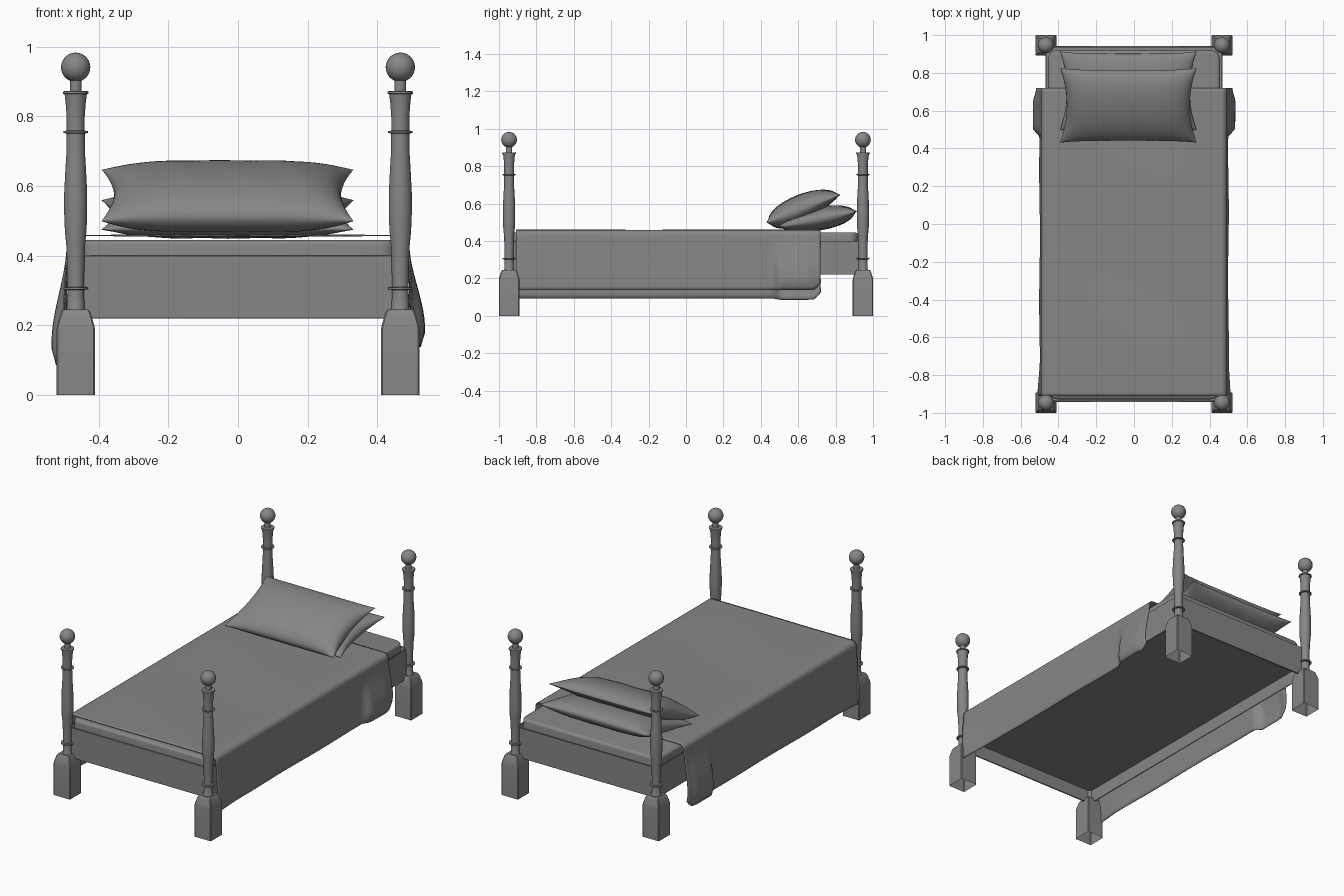
import bpy, bmesh, math
from mathutils import Matrix, Vector

if "Cube" in bpy.data.objects:
    bpy.data.objects.remove(bpy.data.objects["Cube"])

GREY = bpy.data.materials.new('mid_grey')
GREY.diffuse_color = (0.24, 0.24, 0.24, 1)
GREY.use_nodes = True
GREY.node_tree.nodes["Principled BSDF"].inputs["Base Color"].default_value = GREY.diffuse_color


def make(name, bm, smooth=40):
    bmesh.ops.recalc_face_normals(bm, faces=bm.faces)
    me = bpy.data.meshes.new(name)
    bm.to_mesh(me)
    bm.free()
    me.materials.append(GREY)
    ob = bpy.data.objects.new(name, me)
    bpy.context.collection.objects.link(ob)
    bpy.ops.object.select_all(action='DESELECT')
    ob.select_set(True)
    bpy.context.view_layer.objects.active = ob
    bpy.ops.object.shade_smooth_by_angle(angle=math.radians(smooth))
    return ob


def box(name, lo, hi, bevel=0.001, corner=0.0):
    bm = bmesh.new()
    bmesh.ops.create_cube(bm, size=1)
    lo, hi = Vector(lo), Vector(hi)
    for v in bm.verts:
        v.co = (lo + hi) / 2 + v.co * (hi - lo)
    if corner:
        edges = [e for e in bm.edges if abs(e.verts[0].co.z - e.verts[1].co.z) > 1e-4]
        bmesh.ops.bevel(bm, geom=edges, offset=corner, segments=6, affect='EDGES', profile=0.5)
        top = [e for e in bm.edges if all(v.co.z > hi.z - 1e-4 for v in e.verts)]
    else:
        top = bm.edges[:]
    bmesh.ops.bevel(bm, geom=top, offset=bevel, segments=4 if corner else 1, affect='EDGES', profile=0.5)
    return make(name, bm)


def loft(bm, rings):
    rows = [[bm.verts.new(p) for p in r] for r in rings]
    n = len(rows[0])
    for a, b in zip(rows, rows[1:]):
        for i in range(n):
            bm.faces.new((a[i], a[(i + 1) % n], b[(i + 1) % n], b[i]))
    bm.faces.new(rows[-1])


def sheet(bm, rows):
    rows = [[bm.verts.new(p) for p in r] for r in rows]
    for a, b in zip(rows, rows[1:]):
        for i in range(len(a) - 1):
            bm.faces.new((a[i], a[i + 1], b[i + 1], b[i]))


# turned post profile (radius, height)
POST = [(0.030, 0.24), (0.025, 0.25), (0.024, 0.302), (0.035, 0.303), (0.036, 0.306),
        (0.035, 0.309), (0.024, 0.310), (0.025, 0.38), (0.027, 0.43), (0.031, 0.47),
        (0.033, 0.52), (0.033, 0.58), (0.030, 0.64), (0.027, 0.69), (0.026, 0.751),
        (0.035, 0.752), (0.036, 0.755), (0.035, 0.758), (0.026, 0.759), (0.026, 0.80),
        (0.029, 0.84), (0.032, 0.864), (0.036, 0.865), (0.037, 0.868), (0.036, 0.872),
        (0.017, 0.873), (0.016, 0.91)]
# square foot profile (half width, height), open underneath
FOOT = [(0.055, 0), (0.055, 0.19), (0.053, 0.202), (0.044, 0.232), (0.041, 0.240), (0.036, 0.245)]


def square(cx, cy, h, z, c=0.004):
    pts = [(h, h - c), (h - c, h), (c - h, h), (-h, h - c), (-h, c - h), (c - h, -h), (h - c, -h), (h, c - h)]
    return [(cx + x, cy + y, z) for x, y in pts]


# four bed posts with square feet and ball finials
for ex, side in ((-1, 'left'), (1, 'right')):
    for ey, end in ((-1, 'front'), (1, 'back')):
        cx, cy = 0.466 * ex, 0.946 * ey
        bm = bmesh.new()
        loft(bm, [square(cx, cy, h, z) for h, z in FOOT])
        make(f'{end}_{side}_foot', bm, 25)
        bm = bmesh.new()
        loft(bm, [[(cx + r * math.cos(a * math.tau / 32), cy + r * math.sin(a * math.tau / 32), z)
                   for a in range(32)] for r, z in POST])
        bmesh.ops.create_uvsphere(bm, u_segments=32, v_segments=20, radius=0.042,
                                  matrix=Matrix.Translation((cx, cy, 0.941)))
        make(f'{end}_{side}_post', bm)

# thin frame rails
for e, end, side in ((-1, 'front', 'left'), (1, 'back', 'right')):
    ys = sorted((0.934 * e, 0.942 * e))
    box(f'{end}_rail', (-0.458, ys[0], 0.22), (0.458, ys[1], 0.40))
    xs = sorted((0.462 * e, 0.468 * e))
    box(f'{side}_rail', (xs[0], -0.935, 0.22), (xs[1], 0.935, 0.40))

# bed base board and mattress
box('base_board', (-0.463, -0.935, 0.298), (0.463, 0.935, 0.33))
box('mattress', (-0.455, -0.928, 0.32), (0.455, 0.920, 0.445), 0.016, 0.05)


def smooth(a, b, t):
    t = max(0, min(1, (t - a) / (b - a)))
    return t * t * (3 - 2 * t)


# blanket draped over both sides, hanging lower on the left, flared near the pillows
def hang(t, y, s):
    """Point on the hanging side: t runs 0 (top edge) to 1 (hem)."""
    flare = smooth(0.455, 0.51, y) * (1 - 0.45 * smooth(0.64, 0.72, y))
    hem = 0.138 if s > 0 else 0.094
    hem += (-0.008 * flare if s < 0 else 0) + 0.035 * smooth(0.675, 0.72, y) ** 2
    z = 0.43 + (hem - 0.43) * t
    foot = 1 - smooth(-0.92, -0.7, y)
    x = 0.490 + 0.008 * t + 0.012 * foot * t + 0.002 * t * math.sin(9 * y + s)
    x += flare * (0.038 * smooth(0, 0.8, t) - 0.014 * smooth(0.85, 1, t))
    return (s * x, y, z)


def blanket_row(y):
    row = [hang(1 - i / 14, y, -1) for i in range(15)]
    arc = [(0.490 - 0.028 * (1 - math.cos(a)), 0.43 + 0.028 * math.sin(a))
           for a in (math.pi / 8, math.pi / 4, 3 * math.pi / 8, math.pi / 2)]
    row += [(-x, y, z) for x, z in arc]
    for i in range(1, 16):
        x = -0.462 + 0.924 * i / 16
        row.append((x, y, 0.458 + 0.0012 * math.sin(7 * y + 5 * x) * math.cos(4 * x)))
    row += [(x, y, z) for x, z in reversed(arc)]
    return row + [hang(i / 14, y, 1) for i in range(15)]


bm = bmesh.new()
sheet(bm, [blanket_row(-0.91 + 1.63 * j / 90) for j in range(91)])
blanket = make('blanket', bm, 60)
sol = blanket.modifiers.new('thickness', 'SOLIDIFY')
sol.thickness = 0.004
sol.offset = 0


# pillows: two bulged sheets with pinched corners, the underside fuller at the front
def pillow(name, centre, tilt, depth, up, down, lean):
    bm = bmesh.new()
    n, m = 40, 28
    for h in (up, -down):
        rows = []
        for j in range(m + 1):
            v = -math.cos(math.pi * j / m)
            row = []
            for i in range(n + 1):
                u = -math.cos(math.pi * i / n)
                x = 0.362 * u * (1 - 0.10 * (1 - v * v) * u * u)
                y = depth * v * (1 - 0.06 * (1 - u ** 4) * v * v)
                z = h * max(0, 1 - u ** 4) ** 0.5 * max(0, 1 - v * v) ** 0.55
                if h < 0:
                    z *= 1 - lean * v
                z += 0.0015 * math.sin(14 * u + 4 * v) * (1 - u * u) * (1 - v * v)
                row.append((x, y, z))
            rows.append(row)
        sheet(bm, rows)
    bmesh.ops.remove_doubles(bm, verts=bm.verts, dist=0.00005)
    bmesh.ops.transform(bm, verts=bm.verts,
                        matrix=Matrix.Translation(centre) @ Matrix.Rotation(math.radians(tilt), 4, 'X'))
    make(name, bm, 60)


pillow('lower_pillow', (-0.03, 0.705, 0.517), 11.5, 0.213, 0.062, 0.060, -0.15)
pillow('upper_pillow', (-0.03, 0.628, 0.573), 20.5, 0.211, 0.078, 0.062, 0.55)
